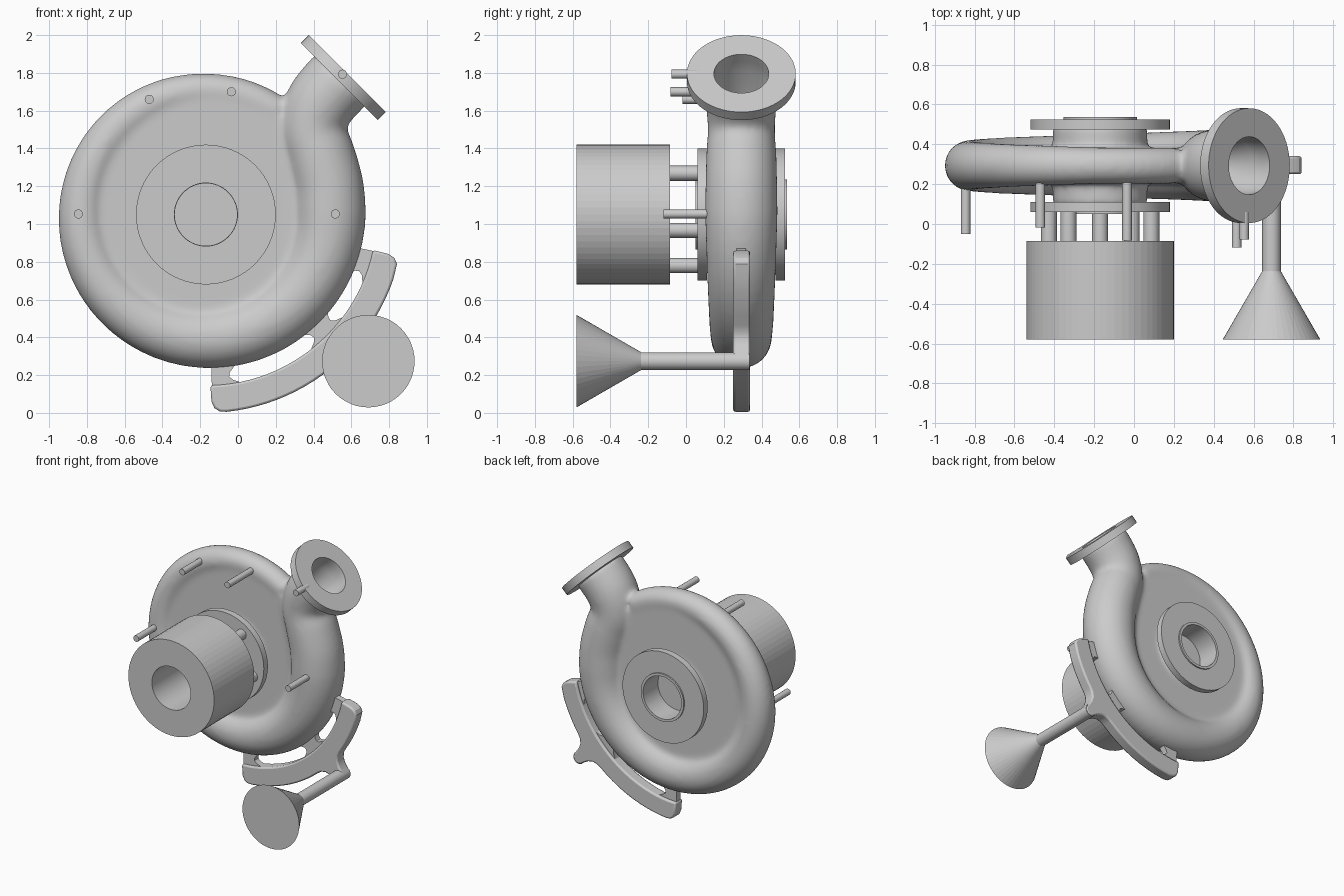
import bpy, bmesh
from math import sin, cos, pi, radians
from mathutils import Vector as V

if "Cube" in bpy.data.objects:
    bpy.data.objects.remove(bpy.data.objects["Cube"])

CX, CY, CZ = -0.17, 0.293, 1.05      # pump axis
HUB = V((CX, CY, CZ))
Y = V((0, 1, 0))


def loft(bm, rings, loop=False):
    """Skin a list of rings; cap the ends unless looped."""
    vs = [[bm.verts.new(p) for p in r] for r in rings]
    n = len(vs[0])
    for a, b in zip(vs, vs[1:] + ([vs[0]] if loop else [])):
        for i in range(n):
            j = (i + 1) % n
            bm.faces.new((a[i], a[j], b[j], b[i]))
    if not loop:
        bm.faces.new(vs[0])
        bm.faces.new(vs[-1])


def finish(name, bm, smooth=True):
    bmesh.ops.recalc_face_normals(bm, faces=bm.faces)
    me = bpy.data.meshes.new(name)
    bm.to_mesh(me)
    bm.free()
    ob = bpy.data.objects.new(name, me)
    bpy.context.collection.objects.link(ob)
    bpy.ops.object.select_all(action='DESELECT')
    ob.select_set(True)
    bpy.context.view_layer.objects.active = ob
    if smooth:
        bpy.ops.object.shade_smooth_by_angle(angle=radians(30))
    return ob


def turned(base, axis, prof, seg):
    """Rings of a turned profile [(radius, distance along axis)]."""
    axis = axis.normalized()
    u = axis.orthogonal().normalized()
    w = axis.cross(u)
    return [[base + axis * t + (u * cos(2 * pi * i / seg) + w * sin(2 * pi * i / seg)) * r
             for i in range(seg)] for r, t in prof]


def lathe(name, base, axis, prof, loop=False, seg=64, smooth=True):
    bm = bmesh.new()
    loft(bm, turned(base, axis, prof, seg), loop)
    return finish(name, bm, smooth)


def polar(r, deg, y=0):
    a = radians(deg)
    return V((CX + r * cos(a), y, CZ + r * sin(a)))


def plate(bm, pts, y0, y1):
    loft(bm, [[V((p.x, y, p.z)) for p in pts] for y in (y0, y1)])


# casing: growing spiral tube that leaves through the outlet neck
path = [(*polar(0.655, a).xz, 0.092 + 0.1 * max(0, a - 90) / 270) for a in range(55, 361, 5)]
keys = [path[-2], path[-1], (0.475, 1.2, .19), (0.435, 1.36, .186), (0.395, 1.5, .178),
        (0.435, 1.635, .186), (0.545, 1.765, .19), (0.66, 1.88, .19)]
for a, b, c, d in zip(keys, keys[1:], keys[2:], keys[3:]):
    a, b, c, d = map(V, (a, b, c, d))
    for k in range(1, 7):
        t = k / 6
        path.append(tuple(0.5 * (2 * b + (c - a) * t + (2 * a - 5 * b + 4 * c - d) * t * t
                                 + (3 * b - a - 3 * c + d) * t ** 3)))
rings = []
for i, (x, z, r) in enumerate(path):
    p, q = path[max(i - 1, 0)], path[min(i + 1, len(path) - 1)]
    n = V((q[1] - p[1], 0, p[0] - q[0])).normalized()
    rings.append([V((x, CY, z)) + (n * cos(k * pi / 24) + Y * sin(k * pi / 24)) * r
                  for k in range(48)])
bm = bmesh.new()
loft(bm, rings)
loft(bm, turned(HUB, Y, [(0.655, -0.087), (0.655, 0.087)], 96))     # side walls
loft(bm, turned(HUB, Y, [(0.237, -0.205), (0.237, 0.205)], 64))     # inlet necks
casing = finish("volute_casing", bm, False)
m = casing.modifiers.new("blend", 'REMESH')
m.mode, m.voxel_size, m.use_smooth_shade = 'VOXEL', 0.014, True
m = casing.modifiers.new("fillet", 'SMOOTH')
m.factor, m.iterations = 0.5, 18

# bores cut into the casing
OUT = V((1, 0, 1)).normalized()
FACE = V((0.578, CY, 1.796))
cutters = [lathe("outlet_bore", FACE, -OUT, [(.145, -.1), (.145, .12), (.09, .34)])]
for s in (-1, 1):
    cutters.append(lathe("inlet_bore", HUB, Y * s, [(.165, .06), (.165, .4)]))
for c in cutters:
    c.hide_render = True
    m = casing.modifiers.new("bore", 'BOOLEAN')
    m.operation, m.object, m.solver = 'DIFFERENCE', c, 'EXACT'
bpy.context.view_layer.objects.active = casing
bpy.ops.object.select_all(action='DESELECT')
casing.select_set(True)
for m in list(casing.modifiers):
    bpy.ops.object.modifier_apply(modifier=m.name)
bpy.ops.object.shade_smooth_by_angle(angle=radians(40))
for c in cutters:
    bpy.data.objects.remove(c)

# flanges
lathe("outlet_flange", FACE, -OUT, [(.145, 0), (.288, 0), (.288, .06), (.145, .06)], True)
for s, name in ((-1, "front_flange"), (1, "back_flange")):
    lathe(name, HUB, Y * s, [(.165, .15), (.165, .243), (.185, .243), (.185, .232),
                             (.35, .232), (.35, .182), (.22, .182), (.22, .15)], True)

# motor drum with its spacer rods
lathe("motor_drum", V((CX, -0.58, CZ)), Y, [(.167, 0), (.37, 0), (.37, .495), (.167, .495)],
      True, 64, False)
for i in range(5):
    p = polar(0.27, -90 + 72 * i, -0.1)
    lathe(f"spacer_rod_{i}", p, Y, [(.04, 0), (.04, .19)], seg=24)

# thin pins on the front
for i, (x, z, y0, y1) in enumerate([(-.47, 1.66, -.018, .24), (-.035, 1.7, -.083, .24),
                                    (-.845, 1.053, -.05, .22), (.515, 1.053, -.118, .15),
                                    (.553, 1.793, -.078, .06)]):
    lathe(f"front_pin_{i}", V((x, y0, z)), Y, [(.024, 0), (.024, y1 - y0)], seg=16)

# curved foot bracket with a short stub for the stand
S = -42
half = [(-8, 1.05), (-6, 1.055), (-4.2, 1.075), (-3, 1.11), (-2.4, 1.15)]
pts = [polar(.905, a) for a in range(-12, -86, -3)] + [polar(.905, -88.5)]
pts += [polar(.99, -88.3), polar(1.025, -87.5), polar(1.045, -86)]
pts += [polar(1.05, a) for a in range(-84, -51, 3)]
pts += [polar(r, S + a) for a, r in half]
tip = V((0.69, 0, 0.274))
pts += [tip + V((cos(radians(a)), 0, sin(radians(a)))) * .047 for a in range(-120, 37, 26)]
pts += [polar(r, S - a) for a, r in reversed(half)]
pts += [polar(1.05, a) for a in range(-31, -16, 3)]
pts += [polar(1.045, -14.5), polar(1.025, -13), polar(.99, -12.2)]
bm = bmesh.new()
plate(bm, pts, .25, .34)
bracket = finish("foot_bracket", bm)
b = bracket.modifiers.new("round", 'BEVEL')
b.width, b.segments, b.limit_method, b.angle_limit = .012, 2, 'ANGLE', radians(50)

# webs joining bracket and casing, flared towards the windows
for i, (a0, a1, f0, f1) in enumerate([(-88, -82, 0, 4), (-48.5, -40.5, 4, 4), (-20, -12.3, 4, 0)]):
    flare = [(.76, 1), (.82, .6), (.845, .15), (.865, .05), (.885, .3), (.9, .75), (.92, 1.2)]
    pts = [polar(r, a0 - f0 * k) for r, k in flare] + \
          [polar(r, a1 + f1 * k) for r, k in reversed(flare)]
    bm = bmesh.new()
    plate(bm, pts, .268, .318)
    finish(f"bracket_web_{i}", bm)

# stand rod and cone
lathe("stand_rod", V((.69, -.25, .274)), Y, [(.047, 0), (.047, .585)], seg=32)
lathe("stand_cone", V((.69, -.58, .274)), Y, [(.245, 0), (.047, .343)], seg=48, smooth=False)
